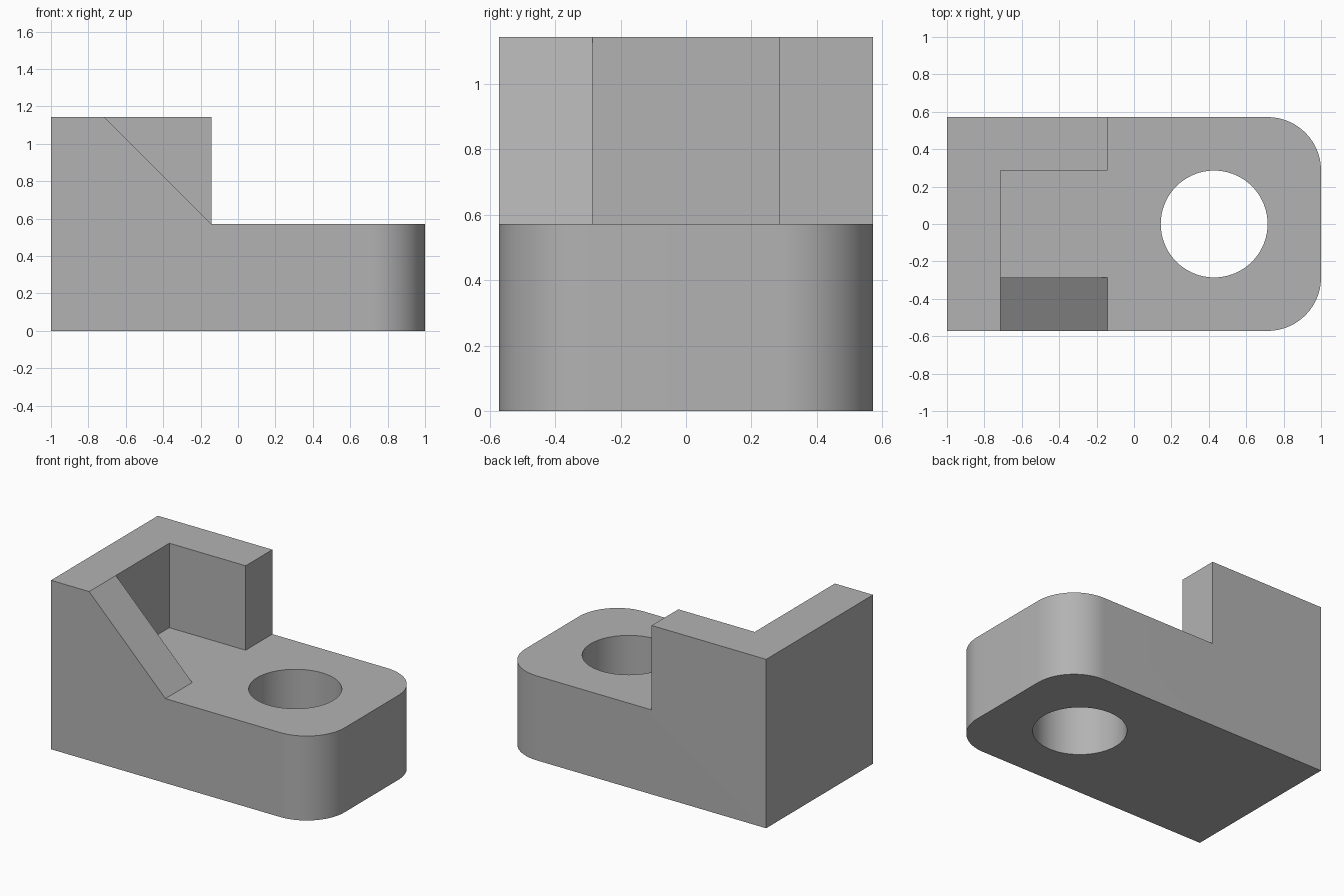
import bpy
import bmesh
from math import cos, sin, pi, radians
from mathutils import Vector

U = 1 / 7  # design module: the bracket is 14 x 8 x 8 modules

if "Cube" in bpy.data.objects:
    bpy.data.objects.remove(bpy.data.objects["Cube"])

grey = bpy.data.materials.new("plain grey")
grey.use_nodes = True
grey.diffuse_color = (0.45, 0.45, 0.45, 1)
grey.node_tree.nodes["Principled BSDF"].inputs["Base Color"].default_value = (0.45, 0.45, 0.45, 1)


def arc(cx, cy, radius, start, end, steps):
    angles = [radians(start + (end - start) * i / steps) for i in range(steps + 1)]
    return [(cx + radius * cos(a), cy + radius * sin(a)) for a in angles]


def prism(name, outline, low, high, axis):
    """Extrude a closed outline along z (plan outline) or y (side outline)."""
    def place(a, b, c):
        return Vector((a, b, c) if axis == "z" else (a, c, b)) * U
    bm = bmesh.new()
    face = bm.faces.new([bm.verts.new(place(a, b, low)) for a, b in outline])
    extruded = bmesh.ops.extrude_face_region(bm, geom=[face])["geom"]
    moved = [v for v in extruded if isinstance(v, bmesh.types.BMVert)]
    bmesh.ops.translate(bm, verts=moved, vec=place(0, 0, high - low))
    bmesh.ops.recalc_face_normals(bm, faces=bm.faces[:])
    mesh = bpy.data.meshes.new(name)
    bm.to_mesh(mesh)
    bm.free()
    mesh.materials.append(grey)
    obj = bpy.data.objects.new(name, mesh)
    bpy.context.collection.objects.link(obj)
    return obj


# Full-height block with two rounded corners
plan = [(-7, 4), (-7, -4)] + arc(5, -2, 2, -90, 0, 24) + arc(5, 2, 2, 0, 90, 24)
bracket = prism("bracket", plan, 0, 8, "z")
bpy.context.view_layer.objects.active = bracket
bracket.select_set(True)

# Cutters: step over the base, pocket between the walls, gusset slope, through hole
cutters = [
    prism("step_cutter", [(-1, 4), (9, 4), (9, 9), (-1, 9)], -5, 5, "y"),
    prism("pocket_cutter", [(-5, 4), (0, 4), (0, 9), (-5, 9)], -2, 2, "y"),
    prism("slope_cutter", [(-1, 4), (0, 4), (0, 9), (-6, 9)], -5, -2, "y"),
    prism("hole_cutter", arc(3, 0, 2, 0, 360, 72)[:-1], -1, 9, "z"),
]
for cutter in cutters:
    cutter.hide_render = True
    cut = bracket.modifiers.new(cutter.name, "BOOLEAN")
    cut.operation = "DIFFERENCE"
    cut.solver = "EXACT"
    cut.object = cutter
    bpy.ops.object.modifier_apply(modifier=cut.name)
    bpy.data.objects.remove(cutter)

# Merge leftover coplanar faces, then smooth only the curved walls
bm = bmesh.new()
bm.from_mesh(bracket.data)
bmesh.ops.remove_doubles(bm, verts=bm.verts[:], dist=0.0001)
bmesh.ops.dissolve_limit(bm, angle_limit=radians(0.5), verts=bm.verts[:], edges=bm.edges[:])
bm.to_mesh(bracket.data)
bm.free()
bpy.ops.object.shade_smooth_by_angle(angle=radians(30))
